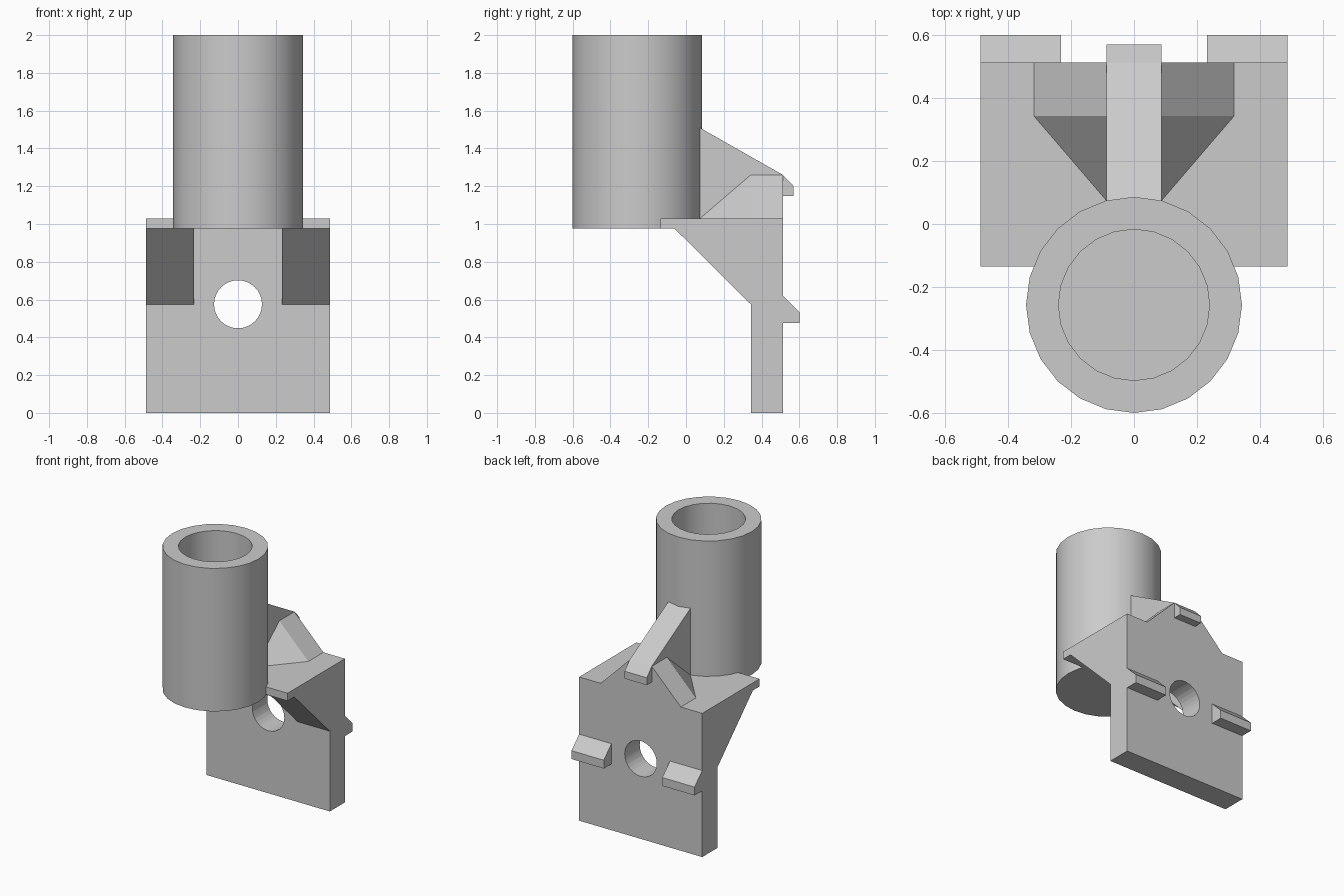
import bpy, bmesh, math
from mathutils import Matrix

cube = bpy.data.objects.get("Cube")
if cube:
    bpy.data.objects.remove(cube, do_unlink=True)

grey = bpy.data.materials.new("plain grey")
grey.use_nodes = True
grey.diffuse_color = (0.6, 0.6, 0.6, 1)
grey.node_tree.nodes["Principled BSDF"].inputs["Base Color"].default_value = grey.diffuse_color


def finish(bm, name):
    bmesh.ops.recalc_face_normals(bm, faces=bm.faces)
    mesh = bpy.data.meshes.new(name)
    bm.to_mesh(mesh)
    bm.free()
    mesh.materials.append(grey)
    obj = bpy.data.objects.new(name, mesh)
    bpy.context.collection.objects.link(obj)
    return obj


def extrude_x(name, profile, x0, x1):
    """Solid with a (y, z) profile running from x0 to x1."""
    bm = bmesh.new()
    a, b = [[bm.verts.new((x, y, z)) for y, z in profile] for x in (x0, x1)]
    bm.faces.new(a)
    bm.faces.new(b)
    for i in range(len(a)):
        j = (i + 1) % len(a)
        bm.faces.new((a[i], a[j], b[j], b[i]))
    return finish(bm, name)


def lathe(name, profile, matrix, sides=24):
    """Solid of revolution from (radius, z) rings, capped at both ends."""
    bm = bmesh.new()
    angles = [math.tau * i / sides for i in range(sides)]
    rings = [[bm.verts.new((r * math.cos(t), r * math.sin(t), z)) for t in angles]
             for r, z in profile]
    for a, b in zip(rings, rings[1:]):
        for i in range(sides):
            j = (i + 1) % sides
            bm.faces.new((a[i], a[j], b[j], b[i]))
    bm.faces.new(rings[0])
    bm.faces.new(rings[-1])
    bmesh.ops.transform(bm, matrix=matrix, verts=bm.verts)
    return finish(bm, name)


def smooth(obj):
    bpy.ops.object.select_all(action='DESELECT')
    obj.select_set(True)
    bpy.context.view_layer.objects.active = obj
    bpy.ops.object.shade_smooth_by_angle(angle=math.radians(30))


WIDTH, SIDE_IN, RIB = 0.488, 0.232, 0.088
FRONT, BACK = 0.343, 0.513
UNDER, TOP = 0.975, 1.03

# Cup: open tube with a closed floor
cup = lathe("cup", [(0.343, UNDER), (0.343, 2), (0.24, 2), (0.24, 1.04)],
            Matrix.Translation((0, -0.257, 0)))
smooth(cup)

# Bracket: back plate and shelf in one piece, with a round screw hole
bracket = extrude_x("bracket", [(-0.135, UNDER), (-0.135, TOP), (BACK, TOP),
                                (BACK, 0), (FRONT, 0), (FRONT, UNDER)], -WIDTH, WIDTH)
drill = lathe("hole_cutter", [(0.127, -0.3), (0.127, 0.3)],
              Matrix.Translation((0, 0.43, 0.575)) @ Matrix.Rotation(math.pi / 2, 4, 'X'), 32)
drill.hide_render = True
cut = bracket.modifiers.new("hole", 'BOOLEAN')
cut.operation, cut.object, cut.solver = 'DIFFERENCE', drill, 'EXACT'
smooth(bracket)
bpy.ops.object.modifier_apply(modifier=cut.name)
bpy.data.objects.remove(drill, do_unlink=True)
smooth(bracket)

# Braces below the shelf and hooks behind the plate, on both sides
for side, s in (("left", 1), ("right", -1)):
    extrude_x(side + "_brace", [(-0.06, UNDER), (FRONT, UNDER), (FRONT, 0.575)],
              s * SIDE_IN, s * WIDTH)
    extrude_x(side + "_hook", [(BACK, 0.62), (0.6, 0.535), (0.6, 0.475), (BACK, 0.475)],
              s * SIDE_IN, s * WIDTH)

# Central rib with its own hook
extrude_x("rib", [(0.05, TOP), (0.05, 1.523), (BACK, 1.26), (0.57, 1.2),
                  (0.57, 1.147), (BACK, 1.147), (BACK, TOP)], -RIB, RIB)

# Sloping buttress either side of the rib
bm = bmesh.new()
for s in (-1, 1):
    for x, y, z in ((0.318, FRONT, TOP), (0.318, BACK, TOP), (RIB, 0.075, TOP),
                    (RIB, FRONT, 1.26), (RIB, BACK, 1.26)):
        bm.verts.new((s * x, y, z))
bmesh.ops.convex_hull(bm, input=bm.verts)
bmesh.ops.dissolve_limit(bm, angle_limit=0.02, verts=bm.verts, edges=bm.edges)
finish(bm, "rib_buttress")
